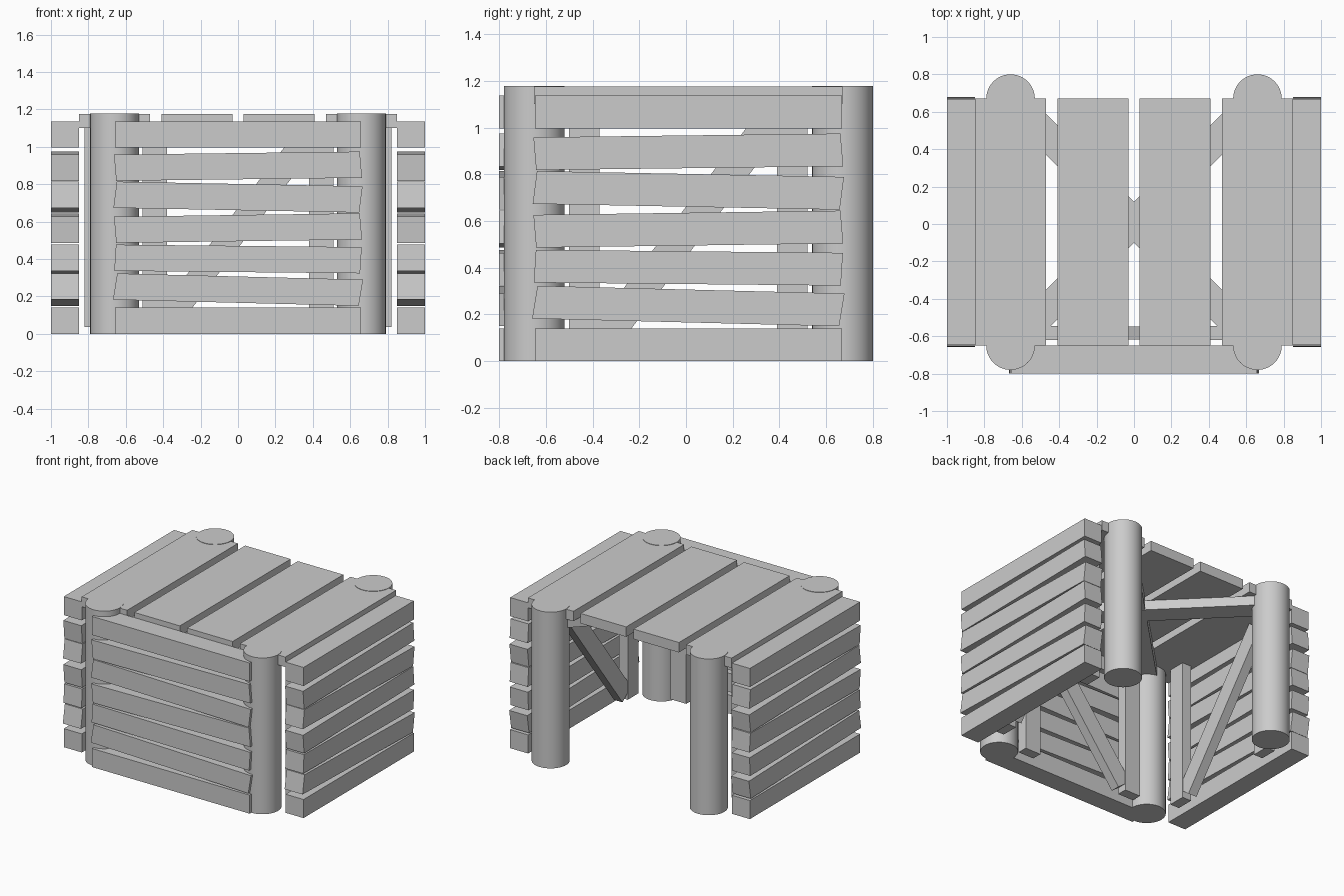
import bpy, bmesh, math
from mathutils import Vector

if "Cube" in bpy.data.objects:
    bpy.data.objects.remove(bpy.data.objects["Cube"])

CY = 0.01          # middle of the depth, between front and back posts


def prism(name, profile, d0, d1, place):
    """Extrude a 2D profile from depth d0 to d1; place maps (u, v, d) to xyz."""
    bm = bmesh.new()
    a = [bm.verts.new(place(u, v, d0)) for u, v in profile]
    b = [bm.verts.new(place(u, v, d1)) for u, v in profile]
    bm.faces.new(a)
    bm.faces.new(b[::-1])
    n = len(a)
    for i in range(n):
        j = (i + 1) % n
        bm.faces.new((a[i], b[i], b[j], a[j]))
    bmesh.ops.recalc_face_normals(bm, faces=bm.faces)
    me = bpy.data.meshes.new(name)
    bm.to_mesh(me)
    bm.free()
    ob = bpy.data.objects.new(name, me)
    bpy.context.collection.objects.link(ob)
    return ob


def rect(u0, u1, v0, v1):
    return [(u0, v0), (u1, v0), (u1, v1), (u0, v1)]


def beam(p, q, width):
    """Rectangle around the line p-q."""
    p, q = Vector(p), Vector(q)
    d = (q - p).normalized()
    n = Vector((-d.y, d.x)) * width / 2
    return [tuple(p - n), tuple(q - n), tuple(q + n), tuple(p + n)]


def slat(zc, rise, shift, half=0.657, h=0.07):
    """Slightly crooked slat outline."""
    return [(su * half + sv * shift / 2, zc + sv * h + su * rise / 2)
            for su, sv in ((-1, -1), (1, -1), (1, 1), (-1, 1))]


# wall mappings: d = 0 is the outer face, growing inward
walls = {
    "front": lambda u, v, d: (u, -0.80 + d, v),
    "right": lambda u, v, d: (1.0 - d, u + CY, v),
    "left": lambda u, v, d: (-1.0 + d, u + CY, v),
}
# slat centre height, rise along the length, lean of the ends
slats = [(0.07, 0, 0), (0.236, -0.033, 0.023), (0.40, -0.013, 0.009),
         (0.565, 0.018, -0.012), (0.731, -0.025, 0.018),
         (0.896, 0.016, -0.012), (1.066, 0, 0)]

for wall, place in walls.items():
    # horizontal slats
    for i, s in enumerate(slats):
        prism(f"{wall}_slat_{i + 1}", slat(*s), 0, 0.15, place)
    # uprights and diagonal brace behind them
    for side in (-1, 1):
        c = side * 0.445
        prism(f"{wall}_upright", rect(c - 0.065, c + 0.065, 0.037, 1.10),
              0.18, 0.255, place)
    prism(f"{wall}_diagonal", beam((-0.372, 0.08), (0.378, 1.06), 0.131),
          0.182, 0.253, place)

# top planks and crossed braces below them
flat = lambda u, v, d: (u, v + CY, d)
for i, x in enumerate((-0.66, -0.22, 0.22, 0.66)):
    prism(f"top_plank_{i + 1}", rect(x - 0.19, x + 0.19, -0.66, 0.66),
          1.10, 1.175, flat)
for s in (-1, 1):
    prism("top_cross_brace", beam((-0.63, -0.63 * s), (0.63, 0.63 * s), 0.155),
          1.027 + 0.001 * s, 1.099 + 0.001 * s, flat)

# round corner posts
for x in (-0.66, 0.66):
    for y in (-0.66, 0.66):
        bpy.ops.mesh.primitive_cylinder_add(vertices=48, radius=0.13, depth=1.178,
                                            location=(x, y + CY, 0.589))
        bpy.context.object.name = "corner_post"
        bpy.ops.object.shade_smooth_by_angle(angle=math.radians(30))
